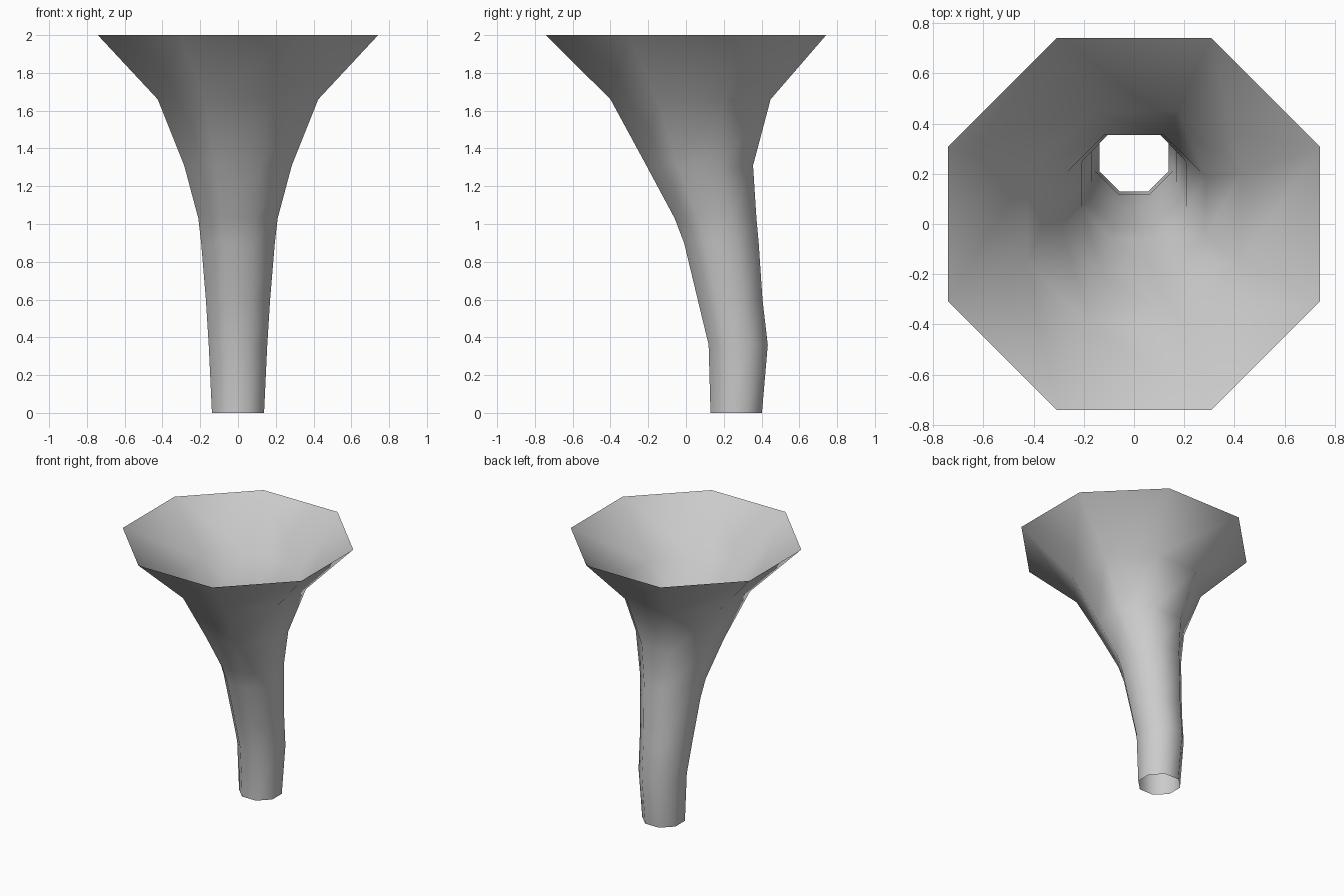
import bpy
import bmesh
from math import cos, sin, pi

cube = bpy.data.objects.get("Cube")
if cube:
    bpy.data.objects.remove(cube, do_unlink=True)

SIDES = 8

# Rings from the foot to the rim: height, half width, front y, back y
RINGS = [
    (0.00, 0.138, 0.13, 0.402),
    (0.36, 0.155, 0.12, 0.433),
    (0.60, 0.170, 0.062, 0.405),
    (0.90, 0.195, -0.01, 0.385),
    (1.03, 0.210, -0.06, 0.373),
    (1.31, 0.285, -0.21, 0.355),
    (1.66, 0.425, -0.40, 0.448),
    (2.00, 0.742, -0.742, 0.742),
]


def make_material(name, colour):
    mat = bpy.data.materials.new(name)
    mat.use_nodes = True
    mat.diffuse_color = colour
    mat.node_tree.nodes["Principled BSDF"].inputs["Base Color"].default_value = colour
    return mat


def add_ring(bm, z, half_width, front, back):
    # Octagon with flat sides towards the axes
    scale = 1 / cos(pi / SIDES)
    middle, half_depth = (front + back) / 2, (back - front) / 2
    ring = []
    for i in range(SIDES):
        a = (i + 0.5) * 2 * pi / SIDES
        ring.append(bm.verts.new((half_width * scale * cos(a),
                                  middle + half_depth * scale * sin(a), z)))
    return ring


# Open flared tube, bridged ring by ring
bm = bmesh.new()
rings = [add_ring(bm, *r) for r in RINGS]
for low, high in zip(rings, rings[1:]):
    for i in range(SIDES):
        j = (i + 1) % SIDES
        face = bm.faces.new((low[i], low[j], high[j], high[i]))
        face.smooth = True

mesh = bpy.data.meshes.new("flared_tube")
bm.to_mesh(mesh)
bm.free()
mesh.materials.append(make_material("light grey", (0.6, 0.6, 0.6, 1)))
tube = bpy.data.objects.new("flared_tube", mesh)
bpy.context.collection.objects.link(tube)
